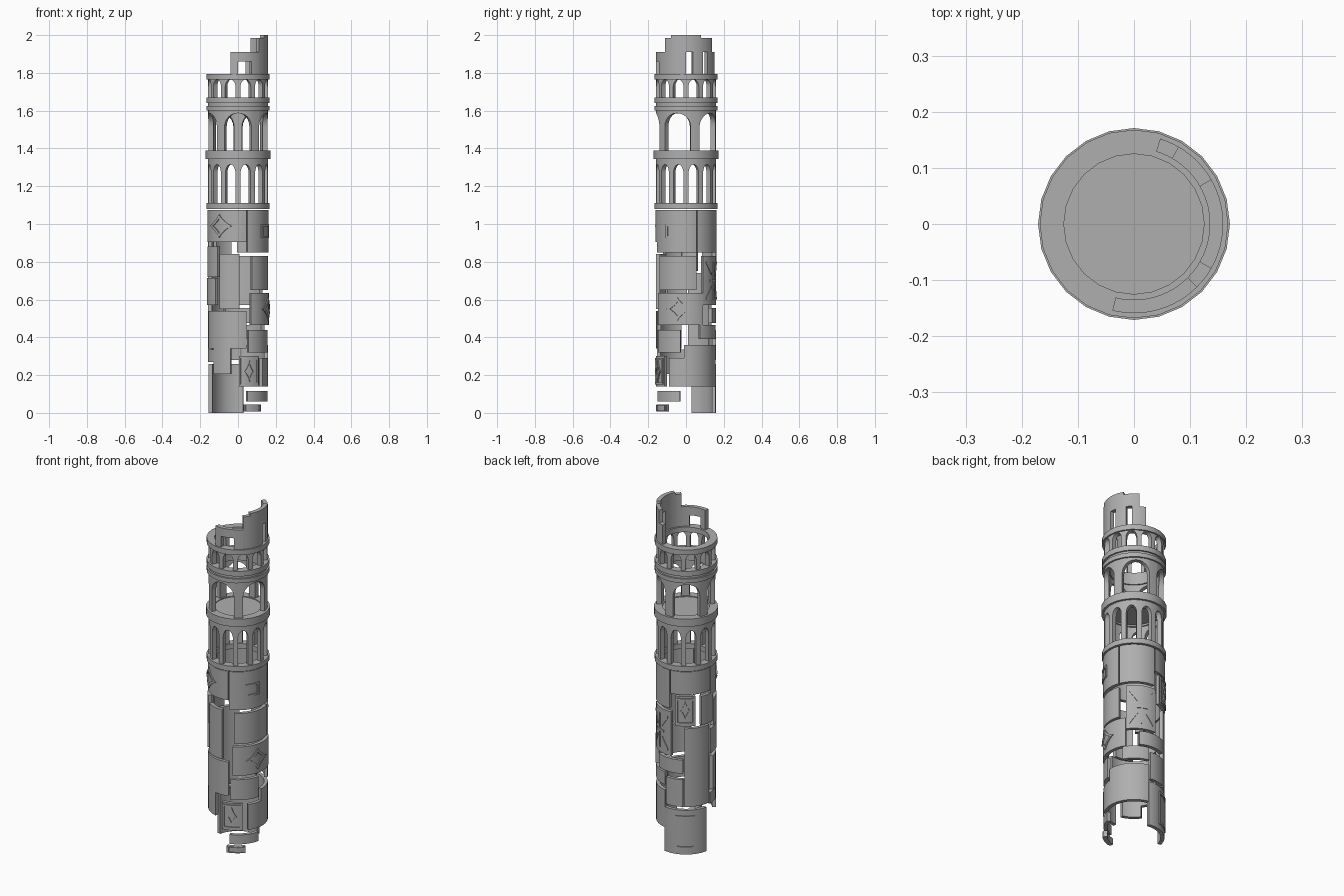
import bpy, bmesh, math
from mathutils import Vector

if "Cube" in bpy.data.objects:
    bpy.data.objects.remove(bpy.data.objects["Cube"])

UP = Vector((0, 0, 1))
R, T = .159, .02          # wall radius and thickness
stone = bpy.data.materials.new("dark_stone")
stone.diffuse_color = (.43, .43, .43, 1)
stone.use_nodes = True
stone.node_tree.nodes["Principled BSDF"].inputs["Base Color"].default_value = stone.diffuse_color

# Angles are degrees around z: -90 is the front, 0 the right side.
def P(a, r, z):
    t = math.radians(a)
    return Vector((r * math.cos(t), r * math.sin(t), z))

def finish(name, bm):
    bmesh.ops.remove_doubles(bm, verts=bm.verts, dist=1e-6)
    me = bpy.data.meshes.new(name)
    bm.to_mesh(me)
    bm.free()
    me.materials.append(stone)
    ob = bpy.data.objects.new(name, me)
    bpy.context.collection.objects.link(ob)
    return ob

def face(bm, pts, direction):
    f = bm.faces.new([bm.verts.new(p) for p in pts])
    f.normal_update()
    if f.normal.dot(direction) < 0:
        f.normal_flip()

# Curved wall through (angle, low z, high z) stations; repeated angles make steps
def band(name, st, r0, r1, closed=False):
    bm = bmesh.new()
    def radial(a, za, zb, d):
        face(bm, [P(a, r0, za), P(a, r1, za), P(a, r1, zb), P(a, r0, zb)], P(a + 90, d, 0))
    for (a, l, h), (b, m, k) in zip(st, st[1:]):
        if abs(a - b) < 1e-4:
            if abs(l - m) > 1e-5:
                radial(a, l, m, 1 if m > l else -1)
            if abs(h - k) > 1e-5:
                radial(a, h, k, 1 if k < h else -1)
            continue
        out = P((a + b) / 2, 1, 0)
        for r, d in ((r1, out), (r0, -out)):
            face(bm, [P(a, r, l), P(b, r, m), P(b, r, k), P(a, r, h)], d)
        face(bm, [P(a, r0, h), P(a, r1, h), P(b, r1, k), P(b, r0, k)], UP)
        face(bm, [P(a, r0, l), P(a, r1, l), P(b, r1, m), P(b, r0, m)], -UP)
    if not closed:
        radial(*st[0], -1)
        radial(*st[-1], 1)
    return finish(name, bm)

def spread(a, b, lo, hi, pitch=5):
    n = max(1, math.ceil((b - a) / pitch))
    return [(a + (b - a) * i / n, lo, hi) for i in range(n + 1)]

def ring(name, z0, z1, r1=.168):
    band(name, spread(0, 360, z0, z1, 15), .125, r1, True)

# Arcade of n round arches, one of them centred on angle `first`
def arcade(name, n, first, half, z0, spring, crown, top):
    st, pitch = [], 360 / n
    for i in range(n):
        c = first + i * pitch
        st += [(c - pitch / 2, z0, top), (c - half, z0, top)]
        for k in range(13):
            t = math.pi * k / 12
            st.append((c - half * math.cos(t), spring + (crown - spring) * math.sin(t), top))
        st += [(c + half, z0, top), (c + pitch / 2, z0, top)]
    band(name, st, R - .027, R - .001, True)

# Raised outline between a loop and its scaled copy, wrapped on the wall
def outline(name, loop, a, z, w, h, r, inner):
    bm = bmesh.new()
    hi, lo, out = r + .006, r - .003, P(a, 1, 0)
    q = lambda p, s, rad: P(a + p[0] * w * s, rad, z + p[1] * h * s)
    for u, v in zip(loop, loop[1:] + loop[:1]):
        mid = (q(u, 1, hi) + q(v, 1, hi)) / 2 - P(a, hi, z)
        mid -= out * mid.dot(out)
        face(bm, [q(u, 1, hi), q(v, 1, hi), q(v, inner, hi), q(u, inner, hi)], out)
        for s, d in ((1, mid), (inner, -mid)):
            face(bm, [q(u, s, lo), q(v, s, lo), q(v, s, hi), q(u, s, hi)], d)
    finish(name, bm)

def power(v):
    return math.copysign(abs(v) ** 2.5, v)

star = [(power(math.cos(k * math.pi / 12)), power(math.sin(k * math.pi / 12)))
        for k in range(24)]
side = [(i / 3 - 1, -1) for i in range(6)]
rect = side + [(-y, x) for x, y in side] + [(-x, -y) for x, y in side] + [(y, -x) for x, y in side]

# Ornament kinds: loop, share of panel width, share of height, inner scale
KINDS = {"star": (star, .5, .72, .66), "frame": (rect, .85, .88, .84),
         "square": (rect, .32, .32, .7), "recess": (rect, .42, .75, .85)}

# Curved wall panel with optional ornaments at its centre
def panel(name, a, b, z0, z1, *ornaments, r=R):
    band(name + "_panel", spread(a, b, z0, z1), r - T, r)
    for kind in ornaments:
        loop, w, h, inner = KINDS[kind]
        outline(name + "_" + kind, loop, (a + b) / 2, (z0 + z1) / 2,
                w * (b - a) / 2, h * (z1 - z0) / 2, r, inner)

# Broken crown wall: stepped top, three window openings
windows = [(-90, -63, 1.86), (0, 13, 1.91), (35, 46, 1.91)]
crown = []
edges = sorted({-104, -45, -30, 30, 60, 73} | {e for w in windows for e in w[:2]})
for a, b in zip(edges, edges[1:]):
    m = (a + b) / 2
    top = 2 if abs(m) < 30 else 1.985 if -45 < m < 60 else 1.91
    sill = next((w[2] for w in windows if w[0] < m < w[1]), 1.79)
    crown += spread(a, b, sill, top)
band("broken_crown_wall", crown, .135, R)

# Arcades, cornice rings and the floor
ring("top_cornice", 1.765, 1.795)
arcade("upper_arcade", 12, -75, 10.5, 1.66, 1.725, 1.765, 1.775)
ring("upper_sill", 1.64, 1.67)
ring("upper_neck", 1.62, 1.645, R)
ring("middle_cornice", 1.6, 1.625)
arcade("great_arcade", 5, -90, 27, 1.38, 1.515, 1.587, 1.605)
ring("great_sill", 1.345, 1.39, .171)
arcade("lower_arcade", 12, -75, 10, 1.1, 1.27, 1.315, 1.35)
ring("lower_sill", 1.08, 1.11)
bm = bmesh.new()
bmesh.ops.create_cone(bm, cap_ends=True, segments=24, radius1=.135, radius2=.135, depth=.03)
finish("upper_floor", bm).location.z = 1.37

# Top course of panels, hanging to different depths
cuts = [-181, -73, 21, 93, 179]
for a, b, low, deco in zip(cuts, cuts[1:], (.905, .85, .85, .94), ("star", "square", None, None)):
    panel(f"top_course_{low}_{a}", a + 1, b - 1, low, 1.075, *([deco] if deco else []), r=.161)

# Front panels
panel("front_tall", -128, -87, .55, .84)
panel("front_lower", -170, -74, .34, .54)
panel("front_drop", -145, -104, .205, .34)
panel("front_framed", -88, -46, .14, .3, "frame", "star")
panel("front_foot", -78, -40, .008, .045, "frame")

# Right panels
panel("right_upper", -62, 20, .65, .83)
panel("right_middle", -65, 34, .465, .635, "star", r=.163)
panel("right_lower", -70, -11, .32, .44)
panel("right_base", -35, -4, .14, .29)
panel("right_corner", -4, 80, .14, .36)
panel("right_foot", -72, -12, .06, .115)

# Left panels
panel("left_upper", 190, 228, .72, .88, r=.163)
panel("left_middle", 178, 223, .57, .715, r=.164)
panel("left_lower", 178, 215, .27, .335)

# Back panels
panel("back_base", 79, 168, 0, .26, "recess")
panel("back_tall", 122, 176, .28, .74)
panel("back_framed", 104, 143, .755, .93, "frame", "star", r=.162)
panel("back_hook", 156, 189, .75, .92)
panel("back_strip", 60, 119, .475, .555)
panel("back_lower", 83, 119, .28, .44)
panel("back_right_lower", 28, 80, .39, .465)
panel("back_cross", 35, 95, .57, .83)

# Raised cross with diagonals on the back right panel
for s in (-1, 1):
    for d in (-1, 1):
        rise = [(65 + s * (8 + 3 * i), .7 + d * (.035 + .012 * i)) for i in range(6)]
        band("cross_diagonal", [(a, z - .006, z + .006) for a, z in rise[::s]], R - T, .163)
band("cross_upright", spread(63, 67, .6, .8), R - T, .163)
band("cross_bar", spread(53, 77, .693, .707), R - T, .163)

# Smooth the curves, keep edges sharp
for ob in bpy.context.collection.objects:
    ob.select_set(True)
    bpy.context.view_layer.objects.active = ob
bpy.ops.object.shade_smooth_by_angle(angle=math.radians(30))
